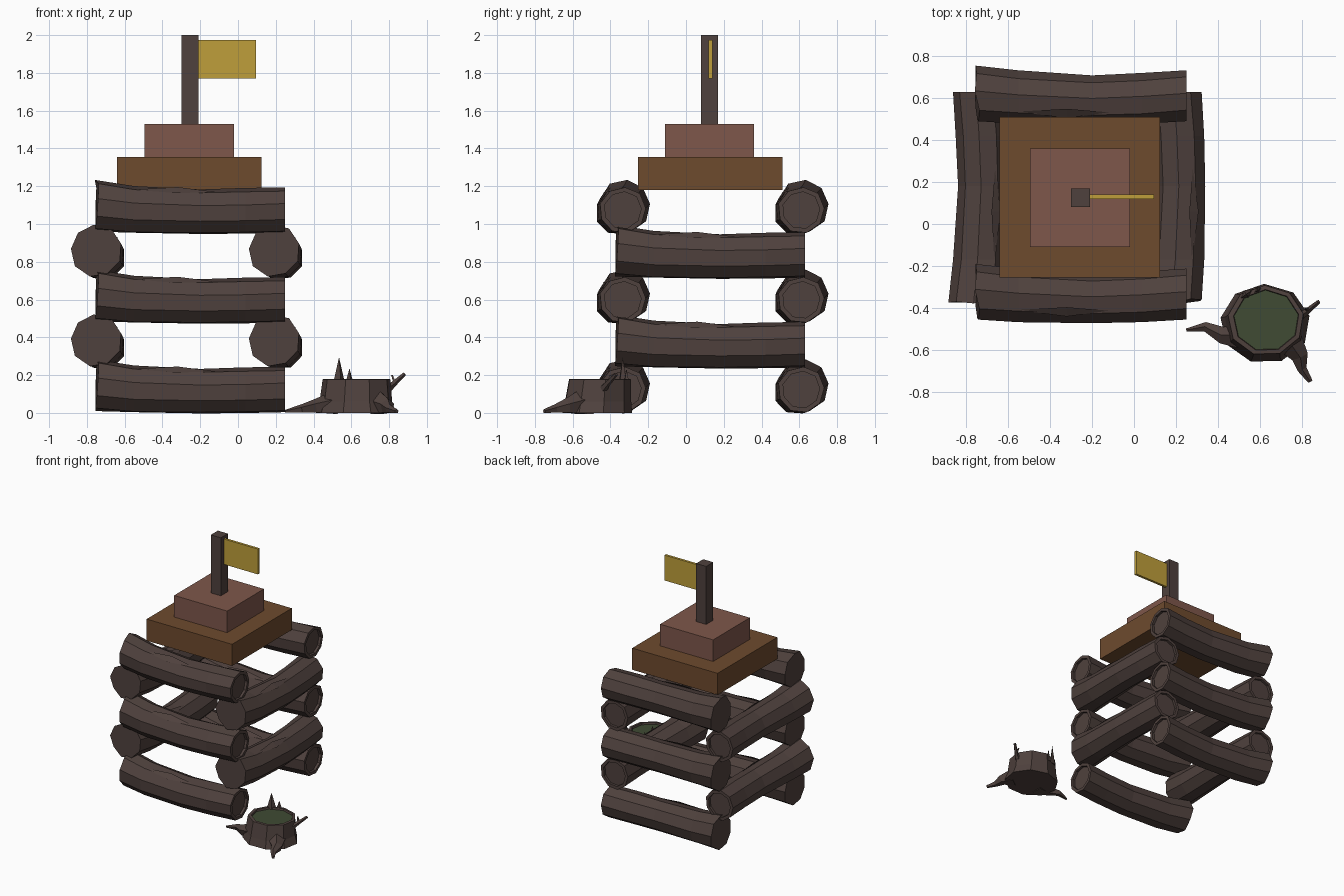
import bpy, bmesh, math, random
from mathutils import Vector, Matrix

random.seed(4)
if "Cube" in bpy.data.objects:
    bpy.data.objects.remove(bpy.data.objects["Cube"], do_unlink=True)


def material(name, rgb):
    m = bpy.data.materials.new(name)
    m.use_nodes = True
    m.diffuse_color = (*rgb, 1)
    m.node_tree.nodes["Principled BSDF"].inputs["Base Color"].default_value = (*rgb, 1)
    return m


bark = material("dark bark", (0.078, 0.053, 0.047))
plank = material("warm brown wood", (0.155, 0.069, 0.027))
clay = material("reddish brown", (0.21, 0.095, 0.07))
gold = material("gold cloth", (0.52, 0.345, 0.043))
moss = material("moss green", (0.05, 0.07, 0.033))


def finish(bm, name, *mats):
    bmesh.ops.recalc_face_normals(bm, faces=bm.faces)
    me = bpy.data.meshes.new(name)
    bm.to_mesh(me)
    bm.free()
    for m in mats:
        me.materials.append(m)
    return place(me, name)


def place(me, name, matrix=Matrix()):
    ob = bpy.data.objects.new(name, me)
    ob.matrix_world = matrix
    bpy.context.collection.objects.link(ob)
    return ob


def box(name, lo, hi, mat):
    lo, hi = Vector(lo), Vector(hi)
    bm = bmesh.new()
    bmesh.ops.create_cube(bm, size=1)
    bmesh.ops.scale(bm, vec=hi - lo, verts=bm.verts)
    bmesh.ops.translate(bm, vec=(lo + hi) / 2, verts=bm.verts)
    return finish(bm, name, mat)


def loft(bm, rings):
    """Bridge rings of points and cap both ends; returns the last cap."""
    vs = [[bm.verts.new(p) for p in ring] for ring in rings]
    n = len(vs[0])
    for a, b in zip(vs, vs[1:]):
        for i in range(n):
            j = (i + 1) % n
            bm.faces.new((a[i], a[j], b[j], b[i]))
    bm.faces.new(vs[0][::-1])
    return bm.faces.new(vs[-1])


def tube(bm, points, radii, sides=5):
    """Tapered limb along a path."""
    pts = [Vector(p) for p in points]
    rings = []
    for i, p in enumerate(pts):
        t = (pts[min(i + 1, len(pts) - 1)] - pts[max(i - 1, 0)]).normalized()
        side = t.cross(Vector((0, 0, 1))).normalized()
        up = side.cross(t)
        rings.append([p + radii[i] * (math.cos(a) * side + math.sin(a) * up)
                      for a in (math.tau * k / sides + 0.3 for k in range(sides))])
    loft(bm, rings)


# Bent nine-sided log with one hollowed end
def log_point(x, v, w, r, deg):
    a = math.radians(deg)
    return Vector((x, v + r * math.cos(a), w + r * math.sin(a)))


def make_log():
    bm = bmesh.new()
    stations = [(-0.76, 0, 0.147, 0.138), (-0.55, -0.018, 0.125, 0.128),
                (-0.2, -0.034, 0.115, 0.121), (0.04, -0.025, 0.117, 0.122),
                (0.25, -0.01, 0.124, 0.124)]
    rings = []
    for n, (x, v, w, r) in enumerate(stations):
        rings.append([log_point(x + (random.uniform(0, 0.025) if n == 0 else 0), v, w,
                                r * random.uniform(0.97, 1.03), 4 + 40 * k)
                      for k in range(9)])
    centre = Vector(stations[-1][:3])
    rim = [centre.lerp(p, 0.8) for p in rings[-1]]
    rings += [rim, [p - Vector((0.02, 0, 0)) for p in rim]]
    loft(bm, rings)
    # split flake of bark along the upper front
    tips = [(-0.56, -0.018, 0.125, 0.126, 122), (-0.32, -0.03, 0.118, 0.134, 108),
            (-0.12, -0.032, 0.115, 0.119, 118), (-0.32, -0.03, 0.118, 0.128, 132)]
    a, b, c, d = [bm.verts.new(log_point(*t)) for t in tips]
    for f in ((a, b, c), (a, c, d), (a, d, b), (b, d, c)):
        bm.faces.new(f)
    ob = finish(bm, "log", bark)
    me = ob.data
    bpy.data.objects.remove(ob)
    return me


# Stacked log walls: alternating pairs
log = make_log()
for layer in range(5):
    z = 0.2375 * layer
    if layer % 2 == 0:
        for name, y in (("front_log", -0.325), ("back_log", 0.62)):
            place(log, name, Matrix.Translation((0, y, z)))
    else:
        turn = Matrix.Rotation(math.pi / 2, 4, "Z")
        for name, x in (("right_log", -0.75), ("left_log", 0.192)):
            place(log, name, Matrix.Translation((x, 0.38, z)) @ turn)

# Stepped roof, pole and flag
box("roof_base", (-0.64, -0.255, 1.18), (0.125, 0.51, 1.355), plank)
box("roof_step", (-0.495, -0.11, 1.355), (-0.02, 0.36, 1.53), clay)
box("flag_pole", (-0.3, 0.08, 1.53), (-0.21, 0.17, 2), bark)
box("flag", (-0.21, 0.12, 1.77), (0.095, 0.14, 1.975), gold)


# Tree stump with mossy hollow top
def oval(cx, cy, rx, ry, z, sides=9):
    return [Vector((cx + rx * math.cos(a), cy + ry * math.sin(a), z))
            for a in (math.tau * k / sides + 0.2 for k in range(sides))]


bm = bmesh.new()
top = loft(bm, [oval(0.625, -0.475, 0.215, 0.19, 0),
                oval(0.625, -0.47, 0.195, 0.18, 0.06),
                oval(0.628, -0.46, 0.182, 0.168, 0.178),
                oval(0.63, -0.46, 0.158, 0.148, 0.18),
                oval(0.63, -0.46, 0.155, 0.145, 0.165)])
top.material_index = 1
finish(bm, "stump", bark, moss)

# Stump roots
bm = bmesh.new()
tube(bm, [(0.52, -0.53, 0.05), (0.42, -0.53, 0.035), (0.34, -0.49, 0.022), (0.25, -0.505, 0.008)],
     [0.07, 0.042, 0.024, 0.008])
tube(bm, [(0.74, -0.56, 0.05), (0.79, -0.63, 0.035), (0.8, -0.69, 0.022), (0.84, -0.75, 0.008)],
     [0.07, 0.042, 0.024, 0.012])
finish(bm, "stump_roots", bark)

# Small twig on the side
bm = bmesh.new()
tube(bm, [(0.77, -0.45, 0.11), (0.82, -0.42, 0.15), (0.88, -0.37, 0.205)], [0.03, 0.016, 0.01])
tube(bm, [(0.83, -0.41, 0.16), (0.815, -0.4, 0.2)], [0.01, 0.005], 4)
finish(bm, "stump_twig", bark)

# Jagged splinters on the back rim
bm = bmesh.new()
for x, y, z, width in ((0.535, -0.335, 0.295, 0.045), (0.59, -0.315, 0.235, 0.035)):
    bmesh.ops.create_cone(bm, cap_ends=True, segments=4, radius1=width, radius2=0,
                          depth=z - 0.13,
                          matrix=Matrix.Translation((x, y, (z + 0.13) / 2))
                          @ Matrix.Rotation(0.6, 4, "Z") @ Matrix.Diagonal((1, 0.5, 1, 1)))
finish(bm, "stump_splinters", bark)
